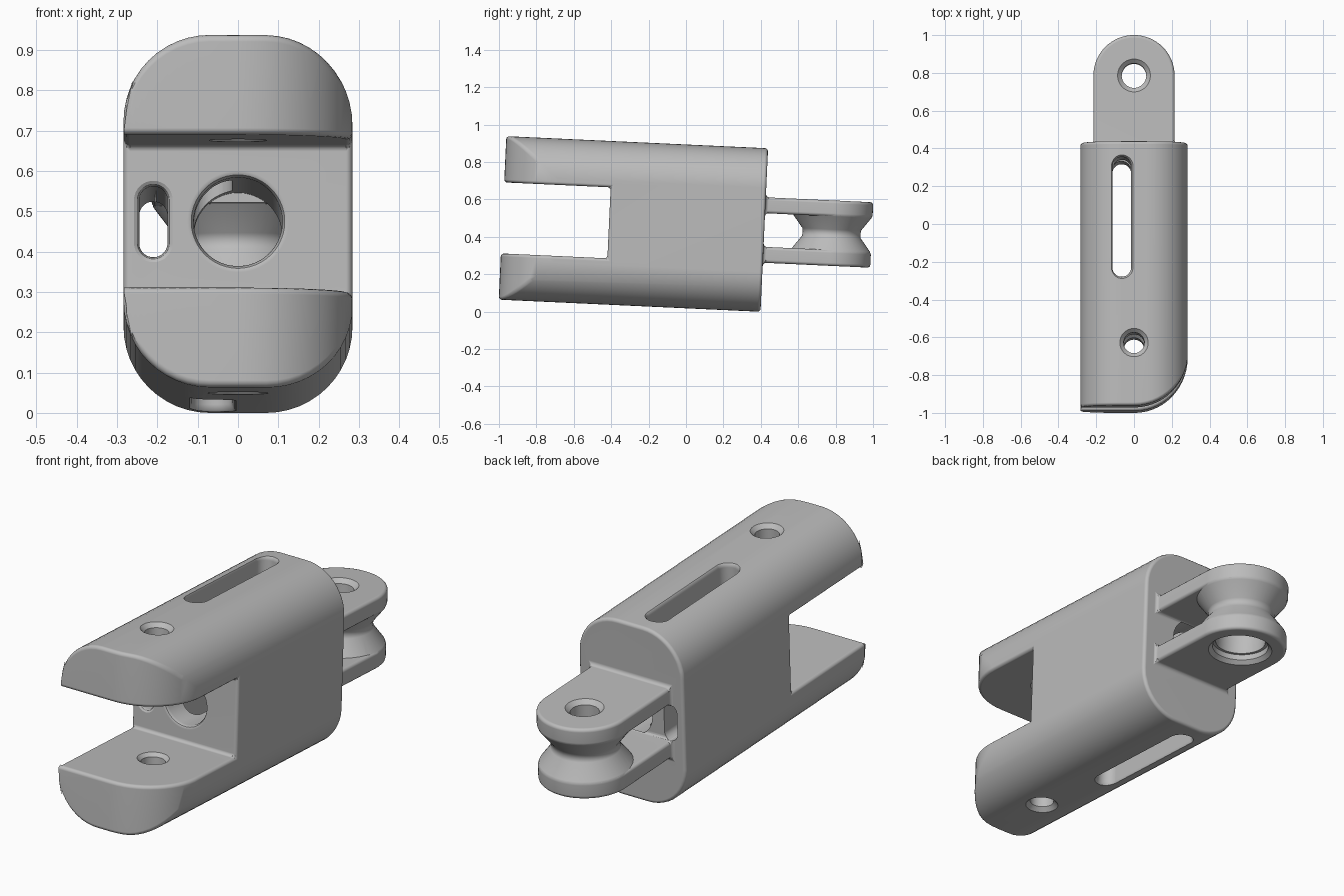
import bpy
import bmesh
from math import sin, cos, pi, sqrt, radians
from mathutils import Matrix

if "Cube" in bpy.data.objects:
    bpy.data.objects.remove(bpy.data.objects["Cube"], do_unlink=True)

grey = bpy.data.materials.new("plain grey")
grey.use_nodes = True
colour = (0.5, 0.5, 0.5, 1.0)
grey.diffuse_color = colour
grey.node_tree.nodes["Principled BSDF"].inputs["Base Color"].default_value = colour

W, H, R = 0.284, 0.4375, 0.214        # body half width, half height, corner radius
FRONT, BACK = -0.983, 0.418           # body ends
GAP, GAP_END = 0.19, -0.413           # jaw opening half height and depth
LUG_R, LUG_Y = 0.215, 0.778           # lug radius and centre
LUG_IN, LUG_OUT = 0.09, 0.175         # lug plate heights
ARC = 12


def finish(bm, name):
    bmesh.ops.recalc_face_normals(bm, faces=bm.faces)
    mesh = bpy.data.meshes.new(name)
    bm.to_mesh(mesh)
    bm.free()
    mesh.materials.append(grey)
    obj = bpy.data.objects.new(name, mesh)
    bpy.context.collection.objects.link(obj)
    return obj


def loft(bm, rings, caps=True):
    """Skin a list of closed rings of points."""
    loops = [[bm.verts.new(p) for p in ring] for ring in rings]
    n = len(loops[0])
    for a, b in zip(loops, loops[1:]):
        for i in range(n):
            j = (i + 1) % n
            bm.faces.new((a[i], a[j], b[j], b[i]))
    if caps:
        bm.faces.new(loops[0])
        bm.faces.new(loops[-1])
    return loops


def bore(name, axis, centre, levels, half=0.0, sides=48):
    """Round or slotted solid; levels are (position along axis, radius)."""
    rings = []
    for h, r in levels:
        ring = []
        for k in range(sides):
            a = 2 * pi * (k + 0.5) / sides
            u = centre[0] + r * cos(a)
            v = centre[1] + r * sin(a) + (half if sin(a) > 0 else -half)
            ring.append((u, v, h) if axis == "z" else (u, h, v))
        rings.append(ring)
    bm = bmesh.new()
    loft(bm, rings)
    return finish(bm, name)


def apply(obj, mod):
    bpy.context.view_layer.objects.active = obj
    bpy.ops.object.modifier_apply(modifier=mod.name)


def combine(obj, other, operation):
    mod = obj.modifiers.new("combine", "BOOLEAN")
    mod.operation = operation
    mod.solver = "EXACT"
    mod.object = other
    apply(obj, mod)
    bpy.data.objects.remove(other, do_unlink=True)


# Body: rounded section drawn along y, its front rounded off on one side
def front_y(x):
    return FRONT if x <= 0 else FRONT + W - sqrt(max(W * W - x * x, 0))


flat = W - R
quarter = [(flat + R * sin(pi / 2 * k / ARC), H - R + R * cos(pi / 2 * k / ARC))
           for k in range(ARC + 1)]
top = [(-x, z) for x, z in reversed(quarter)] + [(0, H), (flat / 2, H)] + quarter
section = top + [(x, -z) for x, z in reversed(top)]
bm = bmesh.new()
front, back = loft(bm, [[(x, front_y(x), z) for x, z in section],
                        [(x, BACK, z) for x, z in section]], caps=False)
bm.faces.new(back)
n = len(section)
for i in range(len(top) - 1):
    bm.faces.new((front[i], front[i + 1], front[n - 2 - i], front[n - 1 - i]))
body = finish(bm, "clevis_body")

# Jaw opening
bm = bmesh.new()
loft(bm, [[(-1, y, -GAP), (1, y, -GAP), (1, y, GAP), (-1, y, GAP)] for y in (-1.5, GAP_END)])
combine(body, finish(bm, "jaw_opening"), "DIFFERENCE")

# Pair of lug plates on the back
outline = [(LUG_R * cos(pi * k / 32), LUG_Y + LUG_R * sin(pi * k / 32)) for k in range(33)]
outline += [(-LUG_R, BACK - 0.1), (LUG_R, BACK - 0.1)]
bm = bmesh.new()
for s in (-1, 1):
    loft(bm, [[(x, y, s * z) for x, y in outline] for z in (LUG_IN, LUG_OUT)])
combine(body, finish(bm, "lug_plates"), "UNION")

# Small fillets on all hard edges
mod = body.modifiers.new("fillet", "BEVEL")
mod.width = 0.016
mod.segments = 3
mod.limit_method = "ANGLE"
mod.angle_limit = radians(35)
mod.use_clamp_overlap = False
apply(body, mod)

# Waisted spool between the lug plates
half_spool = [(0.12, 0.2), (0.1, 0.213), (LUG_IN, 0.21), (0.02, 0.157)]
spool = half_spool + [(0, 0.155)] + [(-h, r) for h, r in reversed(half_spool)]
combine(body, bore("lug_spool", "z", (0, LUG_Y), spool), "UNION")


def mirrored(levels):
    return [(-h, r) for h, r in reversed(levels)] + levels


# Holes and slots with eased rims
cutters = [
    bore("jaw_pin_hole", "z", (0, -0.65), mirrored(
        [(GAP, 0.072), (GAP + 0.016, 0.055), (H - 0.02, 0.055), (H, 0.075), (H + 0.02, 0.075)])),
    bore("long_slot", "z", (-0.065, 0.0175), mirrored(
        [(H - 0.018, 0.05), (H - 0.004, 0.056), (H + 0.004, 0.064), (H + 0.03, 0.064)]),
        half=0.2675),
    bore("main_bore", "y", (0, 0), [
        (GAP_END - 0.03, 0.126), (GAP_END, 0.126), (GAP_END + 0.005, 0.116),
        (GAP_END + 0.016, 0.11), (BACK + 0.006, 0.11)], sides=64),
    bore("side_slot", "y", (-0.21, 0), [
        (GAP_END - 0.03, 0.048), (GAP_END, 0.048), (GAP_END + 0.005, 0.04),
        (GAP_END + 0.016, 0.035), (BACK + 0.03, 0.035)], half=0.053),
    bore("lug_hole", "z", (0, LUG_Y), [
        (-0.2, 0.148), (-LUG_OUT, 0.148), (-0.157, 0.13), (-0.13, 0.13), (-0.13, 0.116),
        (LUG_IN, 0.116), (LUG_IN, 0.065), (0.155, 0.065), (LUG_OUT, 0.087), (0.2, 0.087)]),
]
for cutter in cutters:
    combine(body, cutter, "DIFFERENCE")

# Slight forward tilt, then rest on the ground and centre
body.data.transform(Matrix.Rotation(radians(-2.65), 4, "X"))
ys = [v.co.y for v in body.data.vertices]
low = min(v.co.z for v in body.data.vertices)
body.data.transform(Matrix.Translation((0, -(min(ys) + max(ys)) / 2, -low)))

bpy.ops.object.select_all(action="DESELECT")
body.select_set(True)
bpy.context.view_layer.objects.active = body
bpy.ops.object.shade_smooth_by_angle(angle=radians(32))
mod = body.modifiers.new("even_shading", "WEIGHTED_NORMAL")
mod.keep_sharp = True
